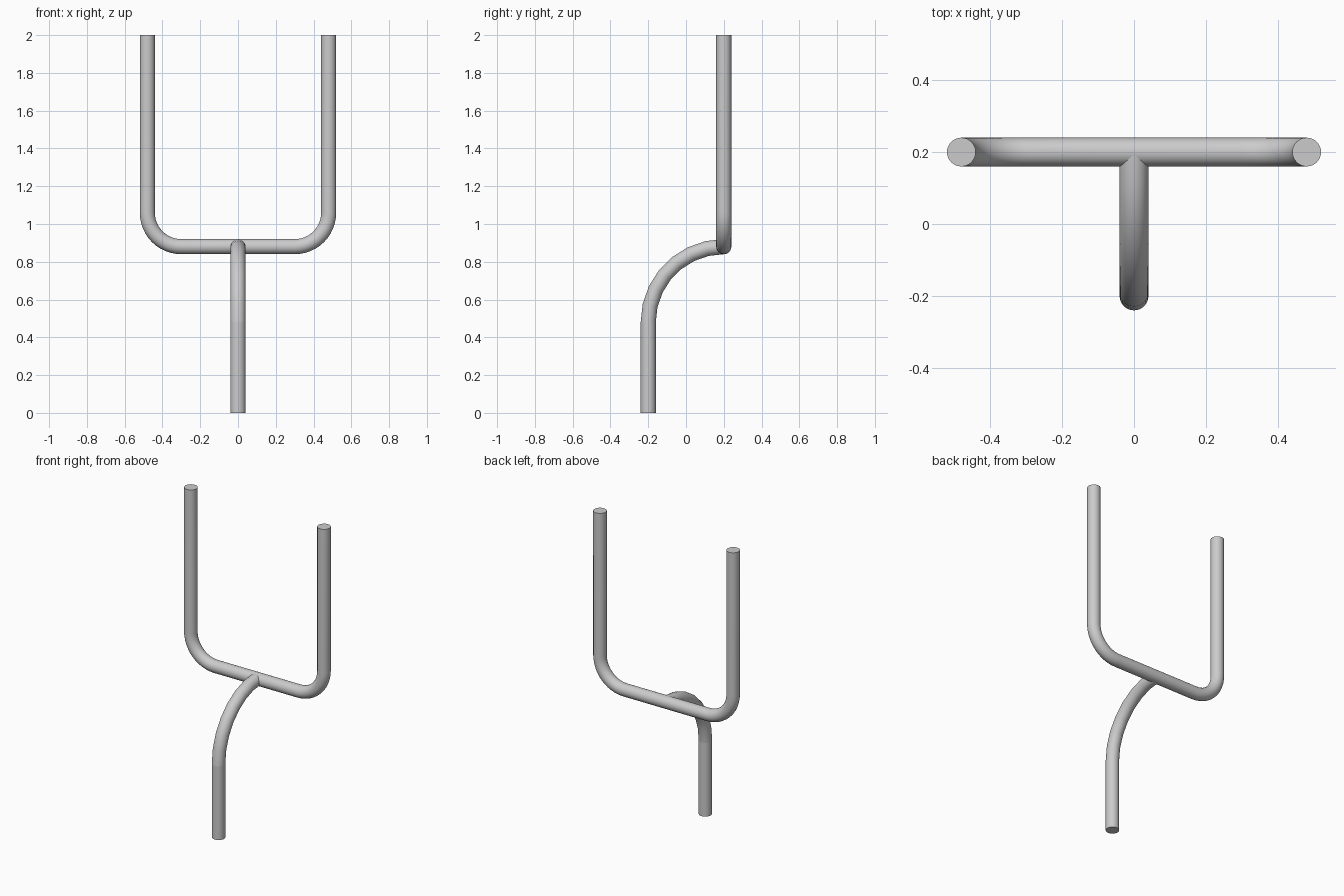
import bpy, bmesh
from math import sin, cos, pi, radians
from mathutils import Vector

if "Cube" in bpy.data.objects:
    bpy.data.objects.remove(bpy.data.objects["Cube"])

R, SIDES = 0.04, 32


def arc(center, u, v, radius, steps):
    """Quarter circle from center + u to center + v."""
    c, u, v = Vector(center), Vector(u), Vector(v)
    return [c + radius * (u * cos(i * pi / 2 / steps) + v * sin(i * pi / 2 / steps))
            for i in range(steps + 1)]


def pipe(name, path, normal, first, last):
    """Sweep a round section along a flat path; first/last are end directions."""
    path, n = [Vector(p) for p in path], Vector(normal)
    bm = bmesh.new()
    rings = []
    for i, p in enumerate(path):
        if i == 0:
            t = Vector(first)
        elif i == len(path) - 1:
            t = Vector(last)
        else:
            t = (p - path[i - 1]).normalized() + (path[i + 1] - p).normalized()
        side = n.cross(t.normalized())
        rings.append([bm.verts.new(p + R * (n * cos(2 * pi * k / SIDES) + side * sin(2 * pi * k / SIDES)))
                      for k in range(SIDES)])
    for a, b in zip(rings, rings[1:]):
        for k in range(SIDES):
            j = (k + 1) % SIDES
            bm.faces.new((a[k], a[j], b[j], b[k]))
    bm.faces.new(rings[0])
    bm.faces.new(rings[-1])
    bmesh.ops.recalc_face_normals(bm, faces=bm.faces)
    mesh = bpy.data.meshes.new(name)
    bm.to_mesh(mesh)
    bm.free()
    ob = bpy.data.objects.new(name, mesh)
    bpy.context.collection.objects.link(ob)
    bpy.ops.object.select_all(action='DESELECT')
    ob.select_set(True)
    bpy.context.view_layer.objects.active = ob
    bpy.ops.object.shade_smooth_by_angle(angle=radians(35))
    return ob


X, Y, Z = Vector((1, 0, 0)), Vector((0, 1, 0)), Vector((0, 0, 1))

# Ground post
pipe("base_post", [(0, -0.2, 0), (0, -0.2, 0.48)], X, Z, Z)

# Curved neck carrying the crossbar
pipe("gooseneck", arc((0, 0.2, 0.48), -Y, Z, 0.4, 7), X, Z, Y)

# Crossbar with rounded corners and two uprights
B = 0.18
left = arc((-0.48 + B, 0.2, 0.88 + B), -X, -Z, B, 12)
right = arc((0.48 - B, 0.2, 0.88 + B), -Z, X, B, 12)
pipe("crossbar_and_uprights", [(-0.48, 0.2, 2)] + left + right + [(0.48, 0.2, 2)], Y, -Z, Z)
